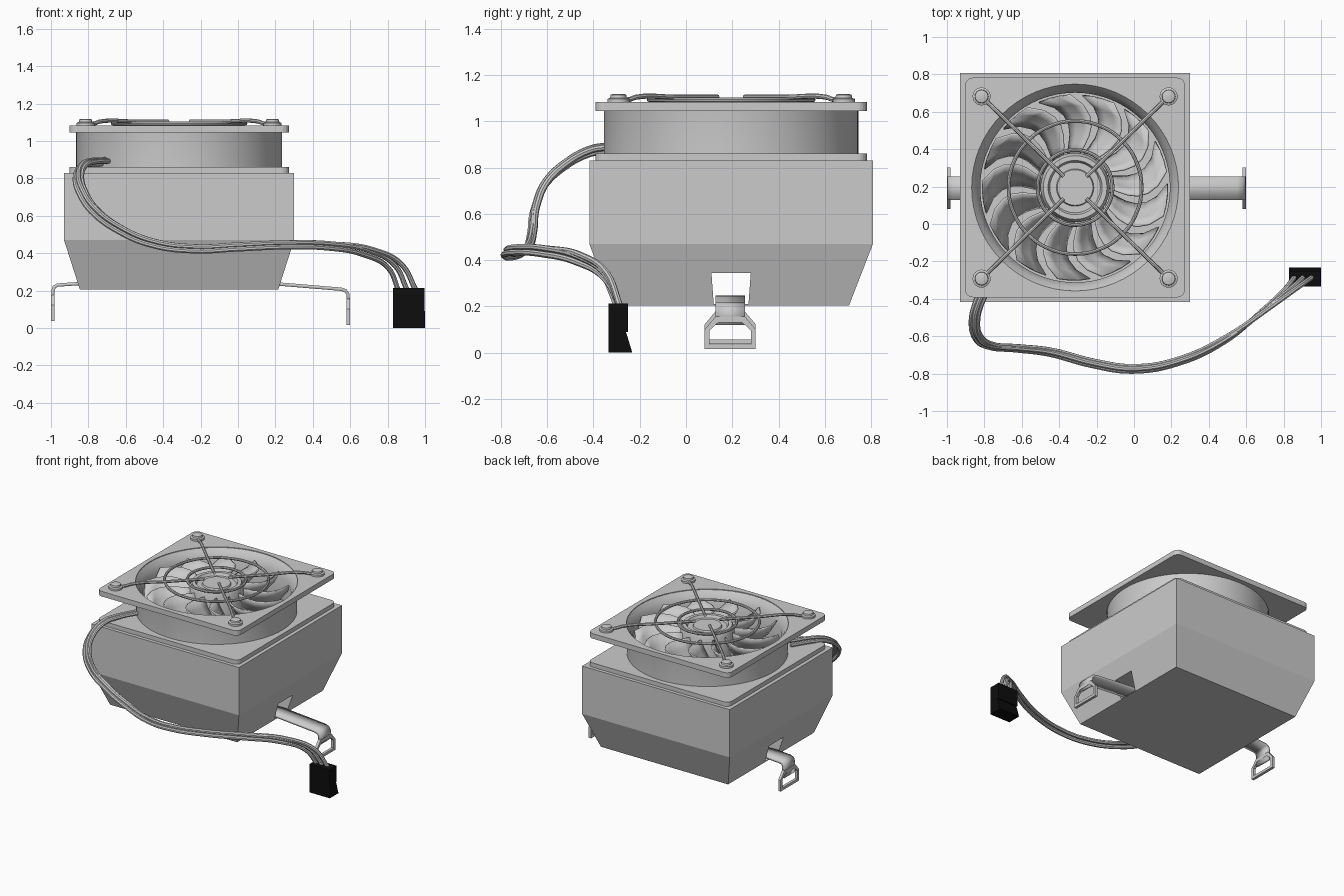
import bpy, bmesh
from math import sin, cos, pi, radians
from mathutils import Vector

if "Cube" in bpy.data.objects:
    bpy.data.objects.remove(bpy.data.objects["Cube"])

CX, CY = -0.315, 0.195   # fan and heatsink axis


def obj(name, verts, faces, smooth=False):
    me = bpy.data.meshes.new(name)
    bm = bmesh.new()
    vs = [bm.verts.new(v) for v in verts]
    for f in faces:
        bm.faces.new([vs[i] for i in f])
    bmesh.ops.recalc_face_normals(bm, faces=bm.faces)
    bm.to_mesh(me)
    bm.free()
    o = bpy.data.objects.new(name, me)
    bpy.context.collection.objects.link(o)
    if smooth:
        smooth_obj(o)
    return o


def smooth_obj(o):
    bpy.ops.object.select_all(action='DESELECT')
    o.select_set(True)
    bpy.context.view_layer.objects.active = o
    bpy.ops.object.shade_smooth_by_angle(angle=radians(35))


def loft(name, rings, closed=False, smooth=False):
    """Join equal-length rings; cap the ends, or close into a loop."""
    n, m = len(rings[0]), len(rings)
    verts = [p for r in rings for p in r]
    faces = [(a * n + j, a * n + (j + 1) % n, (a + 1) % m * n + (j + 1) % n, (a + 1) % m * n + j)
             for a in range(m if closed else m - 1) for j in range(n)]
    if not closed:
        faces += [tuple(range(n)), tuple(range((m - 1) * n, m * n))]
    return obj(name, verts, faces, smooth)


def lathe(name, prof, x=CX, y=CY, n=64, closed=False):
    rings = [[(x + r * cos(2 * pi * k / n), y + r * sin(2 * pi * k / n), z) for k in range(n)]
             for r, z in prof]
    return loft(name, rings, closed, True)


def prism_x(name, pts, x0, x1):
    return loft(name, [[(x, y, z) for y, z in pts] for x in (x0, x1)])


def cut(o, cutter):
    m = o.modifiers.new("cut", 'BOOLEAN')
    m.operation, m.solver, m.object = 'DIFFERENCE', 'EXACT', cutter
    cutter.hide_render = True
    cutter.hide_viewport = False
    cutter.display_type = 'WIRE'


def solid(o, t):
    m = o.modifiers.new("thickness", 'SOLIDIFY')
    m.thickness, m.offset = t, 0


def tube(name, pts, r, cyclic=False):
    cu = bpy.data.curves.new(name, 'CURVE')
    cu.dimensions = '3D'
    cu.bevel_depth, cu.bevel_resolution, cu.resolution_u = r, 2, 6
    cu.use_fill_caps = True
    s = cu.splines.new('BEZIER')
    s.bezier_points.add(len(pts) - 1)
    for b, p in zip(s.bezier_points, pts):
        b.co = p
        b.handle_left_type = b.handle_right_type = 'AUTO'
    s.use_cyclic_u = cyclic
    o = bpy.data.objects.new(name, cu)
    bpy.context.collection.objects.link(o)
    bpy.ops.object.select_all(action='DESELECT')
    o.select_set(True)
    bpy.context.view_layer.objects.active = o
    bpy.ops.object.convert(target='MESH')
    smooth_obj(bpy.context.object)


# heatsink block with tapered base and a channel for the clip
def rect(hx, hy, z):
    return [(CX + sx * hx, CY + sy * hy, z) for sx, sy in ((-1, -1), (1, -1), (1, 1), (-1, 1))]


heatsink = loft("heatsink", [rect(0.53, 0.51, 0.205), rect(0.615, 0.613, 0.47), rect(0.615, 0.613, 0.83)])
channel = prism_x("channel_cutter", [(0.12, 0.21), (0.27, 0.21), (0.28, 0.345), (0.11, 0.345)], -1.2, 0.6)
cut(heatsink, channel)


# square fan flanges with rounded corners and round openings
def flange(name, h, z0, z1, hole, rad=0.04):
    pts = []
    for q in range(4):
        c = Vector((cos(pi / 4 + q * pi / 2), sin(pi / 4 + q * pi / 2))) * (h - rad) * 2 ** 0.5
        for k in range(6):
            a = q * pi / 2 + k / 5 * pi / 2
            pts.append((CX + c.x + rad * cos(a), CY + c.y + rad * sin(a)))
    o = loft(name, [[(x, y, z) for x, y in pts] for z in (z0, z1)])
    cut(o, lathe(name + "_cutter", [(hole, z0 - 0.1), (hole, z1 + 0.1)]))


flange("lower_flange", 0.587, 0.83, 0.862, 0.51)
flange("upper_flange", 0.587, 1.045, 1.083, 0.553)

# round fan housing with stepped inner throat
lathe("fan_housing", [(0.55, 0.835), (0.55, 1.05), (0.556, 1.082), (0.53, 1.05), (0.507, 1.0),
                      (0.507, 0.835)], closed=True, n=96)

# fan hub
lathe("fan_hub", [(0.185, 0.832), (0.185, 1.05), (0.17, 1.08), (0.145, 1.08), (0.135, 1.06),
                  (0.1, 1.06), (0.095, 1.072)])

# curved fan blades
NB, NR, NC = 13, 7, 4
verts, faces = [], []
for b in range(NB):
    base = len(verts)
    for i in range(NR):
        t = i / (NR - 1)
        r = 0.18 + 0.315 * t
        sweep = radians(-40 * t + 50 * t * t)
        for j in range(NC):
            u = j / (NC - 1)
            a = 2 * pi * b / NB + sweep + radians(20) * u
            verts.append((CX + r * cos(a), CY + r * sin(a), 1.04 - 0.15 * u ** 0.8))
    faces += [(base + i * NC + j, base + (i + 1) * NC + j, base + (i + 1) * NC + j + 1, base + i * NC + j + 1)
              for i in range(NR - 1) for j in range(NC - 1)]
solid(obj("fan_blades", verts, faces, True), 0.01)

# wire guard: rings, diagonal spokes and corner screws
for r in (0.355, 0.2):
    tube("guard_ring", [(CX + r * cos(k * pi / 8), CY + r * sin(k * pi / 8), 1.094) for k in range(16)], 0.01, True)
for sx in (-1, 1):
    for sy in (-1, 1):
        tube("guard_spoke", [(CX + sx * d, CY + sy * d * 0.975, z) for d, z in
                             ((0.5, 1.092), (0.455, 1.094), (0.42, 1.105), (0.25, 1.105), (0.06, 1.105))], 0.011)
        lathe("guard_screw", [(0.048, 1.08), (0.048, 1.097), (0.036, 1.102), (0.034, 1.115), (0.026, 1.118)],
              CX + sx * 0.5, CY + sy * 0.487, 24)

# spring clip strip running through the channel
path = [(-0.989, 0.12), (-0.989, 0.2), (-0.983, 0.22), (-0.965, 0.23), (-0.85, 0.238), (-0.3, 0.225),
        (0.21, 0.236), (0.55, 0.208), (0.575, 0.2), (0.588, 0.18), (0.59, 0.12)]
strip = obj("clip_strip", [(x, y, z) for x, z in path for y in (0.127, 0.255)],
            [(2 * i, 2 * i + 1, 2 * i + 3, 2 * i + 2) for i in range(len(path) - 1)], True)
solid(strip, 0.018)

# hook loops at both clip ends
outer = [(-0.11, 0), (0.11, 0), (0.11, 0.085), (0.064, 0.14), (-0.064, 0.14), (-0.11, 0.085)]
inner = [(-0.09, 0.02), (0.09, 0.02), (0.09, 0.08), (0.052, 0.115), (-0.052, 0.115), (-0.09, 0.08)]
for x, z0 in ((-0.99, 0.038), (0.59, 0.016)):
    o = obj("clip_loop", [(x, 0.191 + y, z0 + z) for y, z in outer + inner],
            [(i, (i + 1) % 6, 6 + (i + 1) % 6, 6 + i) for i in range(6)])
    solid(o, 0.02)

# three fan wires
route = [(-0.71, -0.2, 0.885), (-0.79, -0.34, 0.88), (-0.83, -0.42, 0.865), (-0.853, -0.52, 0.81),
         (-0.835, -0.605, 0.73), (-0.77, -0.65, 0.63), (-0.62, -0.665, 0.52), (-0.45, -0.685, 0.45),
         (-0.22, -0.745, 0.42), (0, -0.775, 0.43), (0.25, -0.73, 0.441), (0.5, -0.61, 0.438),
         (0.7, -0.46, 0.405), (0.84, -0.345, 0.33), (0.905, -0.285, 0.2)]
for k in (-1, 0, 1):
    pts = []
    for i, (x, y, z) in enumerate(route):
        t = i / (len(route) - 1)
        e = max(0, (t - 0.75) / 0.25)
        pts.append((x + k * (0.022 * (1 - t) + 0.047 * e), y + k * 0.02 * (t if e == 0 else 1 - e),
                    z + (0.015 if k == 0 else 0.008 * k) * (1 - e) + k * 0.01 * sin(pi * e)))
    tube("fan_wire", pts, 0.014)

# black plug
black = bpy.data.materials.new("black_plastic")
black.diffuse_color = (0.004, 0.004, 0.004, 1)
black.use_nodes = True
black.node_tree.nodes["Principled BSDF"].inputs["Base Color"].default_value = black.diffuse_color
top = prism_x("plug_upper", [(-0.335, 0.09), (-0.25, 0.09), (-0.25, 0.213), (-0.335, 0.213)], 0.83, 0.997)
low = prism_x("plug_lower", [(-0.335, 0), (-0.232, 0), (-0.26, 0.092), (-0.335, 0.092)], 0.83, 1.0)
for o in (top, low):
    o.data.materials.append(black)
